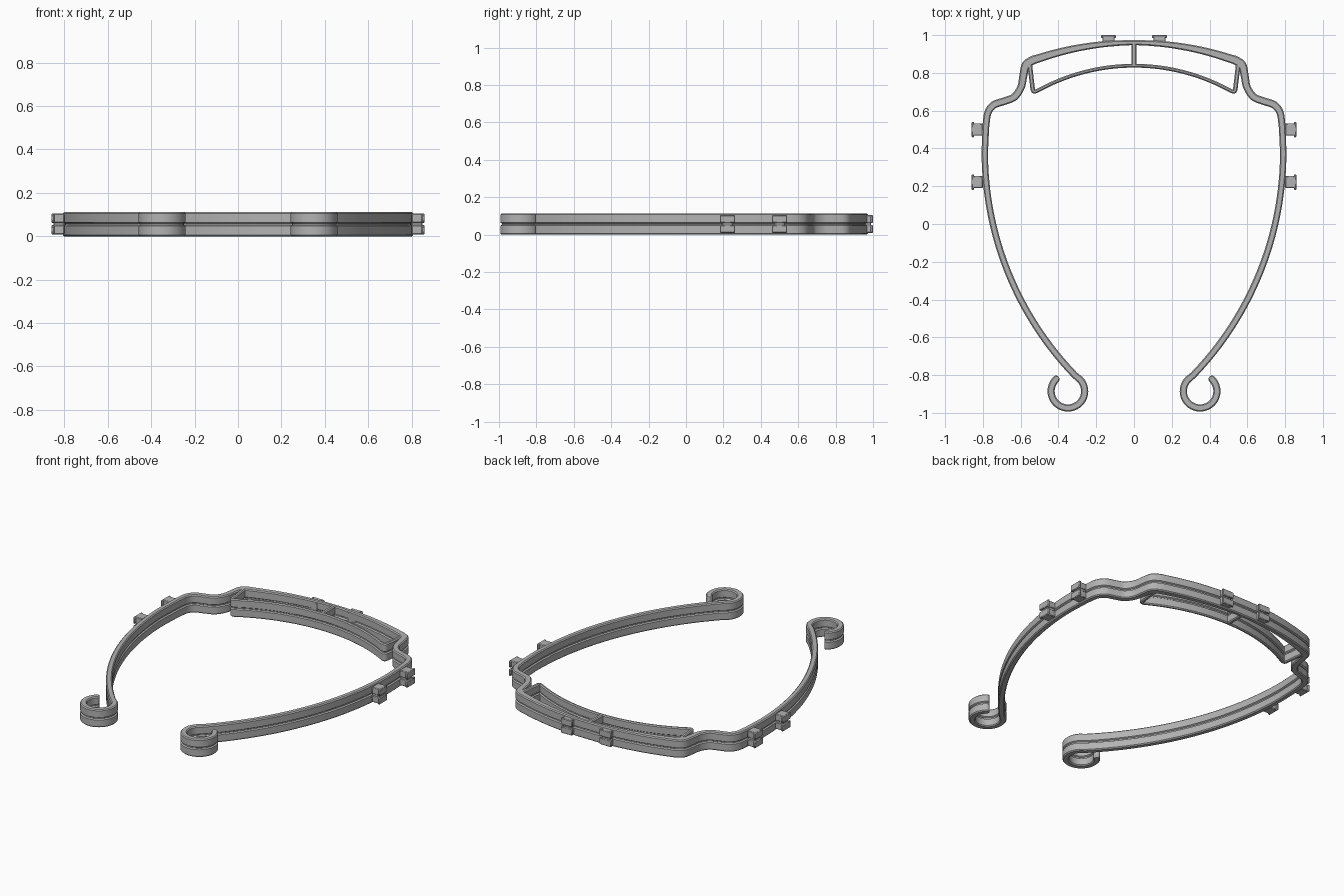
import bpy, bmesh, math
from mathutils import Vector

if "Cube" in bpy.data.objects:
    bpy.data.objects.remove(bpy.data.objects["Cube"])

grey = bpy.data.materials.new("plain grey")
grey.use_nodes = True
colour = (0.45, 0.45, 0.45, 1)
grey.diffuse_color = colour
grey.node_tree.nodes["Principled BSDF"].inputs["Base Color"].default_value = colour

HEIGHT, CHAMFER, GROOVE = 0.112, 0.006, 0.008
# one wall of the section, (inset, height): two chamfered layers with a groove between
WALL = [(CHAMFER, 0), (0, CHAMFER), (0, 0.048), (GROOVE, 0.053), (GROOVE, 0.059),
        (0, 0.064), (0, HEIGHT - CHAMFER), (CHAMFER, HEIGHT)]


def finish(name, bm):
    bmesh.ops.recalc_face_normals(bm, faces=bm.faces)
    mesh = bpy.data.meshes.new(name)
    bm.to_mesh(mesh)
    bm.free()
    mesh.materials.append(grey)
    obj = bpy.data.objects.new(name, mesh)
    bpy.context.collection.objects.link(obj)
    bpy.ops.object.select_all(action='DESELECT')
    obj.select_set(True)
    bpy.context.view_layer.objects.active = obj
    bpy.ops.object.shade_smooth_by_angle(angle=math.radians(28))
    return obj


def ribbon(name, path):
    """Sweep the layered section along (x, y, width) points."""
    bm = bmesh.new()
    rings = []
    for i, (x, y, w) in enumerate(path):
        a, b = path[max(i - 1, 0)], path[min(i + 1, len(path) - 1)]
        t = Vector((b[0] - a[0], b[1] - a[1])).normalized()
        n = Vector((-t.y, t.x))
        ring = []
        for side, wall in ((1, WALL), (-1, WALL[::-1])):
            for inset, z in wall:
                d = side * (w / 2 - min(inset, w * 0.35))
                ring.append(bm.verts.new((x + n.x * d, y + n.y * d, z)))
        rings.append(ring)
    count = len(rings[0])
    for r, s in zip(rings, rings[1:]):
        for k in range(count):
            m = (k + 1) % count
            bm.faces.new((r[k], r[m], s[m], s[k]))
    bm.faces.new(rings[0])
    bm.faces.new(rings[-1])
    return finish(name, bm)


def arc(cx, cy, r, start, end, steps, w0, w1):
    out = []
    for i in range(steps + 1):
        f = i / steps
        a = math.radians(start + (end - start) * f)
        out.append((cx + r * math.cos(a), cy + r * math.sin(a), w0 + (w1 - w0) * f))
    return out


def smooth(points, steps=6):
    """Catmull-Rom curve through the points."""
    pts = [Vector(p) for p in points]
    pts = [2 * pts[0] - pts[1]] + pts + [2 * pts[-1] - pts[-2]]
    out = []
    for a, b, c, d in zip(pts, pts[1:], pts[2:], pts[3:]):
        for i in range(steps):
            t = i / steps
            out.append(tuple(0.5 * (2 * b + (c - a) * t + (2 * a - 5 * b + 4 * c - d) * t * t
                                    + (3 * b - a - 3 * c + d) * t ** 3)))
    return out + [tuple(pts[-2])]


def mirrored(path):
    return path + [(-x, y, w) for x, y, w in path[::-1] if x > 1e-5]


# Headband: forehead bow, stepped shoulder, side arm and curled hook
bow = arc(0, -0.62, 1.58, 90, 71.5, 14, 0.026, 0.044)
shoulder = smooth([(0.535, 0.868, 0.046), (0.572, 0.842, 0.045), (0.586, 0.785, 0.042),
                   (0.598, 0.725, 0.04), (0.633, 0.673, 0.04), (0.685, 0.651, 0.04),
                   (0.743, 0.63, 0.04), (0.774, 0.587, 0.038), (0.785, 0.51, 0.036)])
arm = arc(-0.91, 0.38, 1.7, 0, -44, 32, 0.034, 0.036)
hook = arc(0.35, -0.885, 0.089, 136, 405, 30, 0.038, 0.038)
tip = []
for k in range(1, 7):
    a = math.radians(k * 14.5)
    turn = math.radians(45) + 0.019 * math.sin(a) / 0.089
    tip.append((0.35 + 0.089 * math.cos(turn), -0.885 + 0.089 * math.sin(turn),
                0.038 * math.cos(a)))
half = bow + shoulder + arm + hook + tip
ribbon("headband", half[::-1] + [(-x, y, w) for x, y, w in half[1:]])

# Inner forehead rest with folded ends that rise back to the bow
rest = arc(0, -0.212, 1.05, 90, 61.5, 20, 0.02, 0.02)
fold = smooth([(0.518, 0.702, 0.02), (0.532, 0.703, 0.022), (0.537, 0.72, 0.024),
               (0.543, 0.77, 0.024), (0.553, 0.85, 0.026)], 4)
side = rest + fold
ribbon("forehead_rest", side[::-1] + [(-x, y, w) for x, y, w in side[1:]])

# Centre post between rest and bow
ribbon("centre_post", [(0, 0.838, 0.026), (0, 0.96, 0.026)])


def box(bm, centre, size):
    made = bmesh.ops.create_cube(bm, size=1)["verts"]
    for v in made:
        v.co = Vector(c + p * s for c, p, s in zip(centre, v.co, size))


def tab(name, x, y, angle):
    """Mounting peg on both layers: a stem with a slightly wider head, pointing outward."""
    bm = bmesh.new()
    for z in (0.03, 0.083):
        box(bm, (-0.03, 0, z), (0.06, 0.064, 0.042))
        box(bm, (-0.007, 0, z), (0.014, 0.082, 0.042))
    box(bm, (-0.035, 0, HEIGHT / 2), (0.05, 0.056, 0.03))
    obj = finish(name, bm)
    obj.location = (x, y, 0)
    obj.rotation_euler.z = math.radians(angle)
    bevel = obj.modifiers.new("bevel", 'BEVEL')
    bevel.width = 0.004
    bevel.segments = 1


for label, s, angle in (("left", 1, 0), ("right", -1, 180)):
    tab(label + "_rear_peg", s * 0.86, 0.5, angle)
    tab(label + "_front_peg", s * 0.86, 0.222, angle)
    tab(label + "_top_peg", s * 0.135, 1.0, 90)
